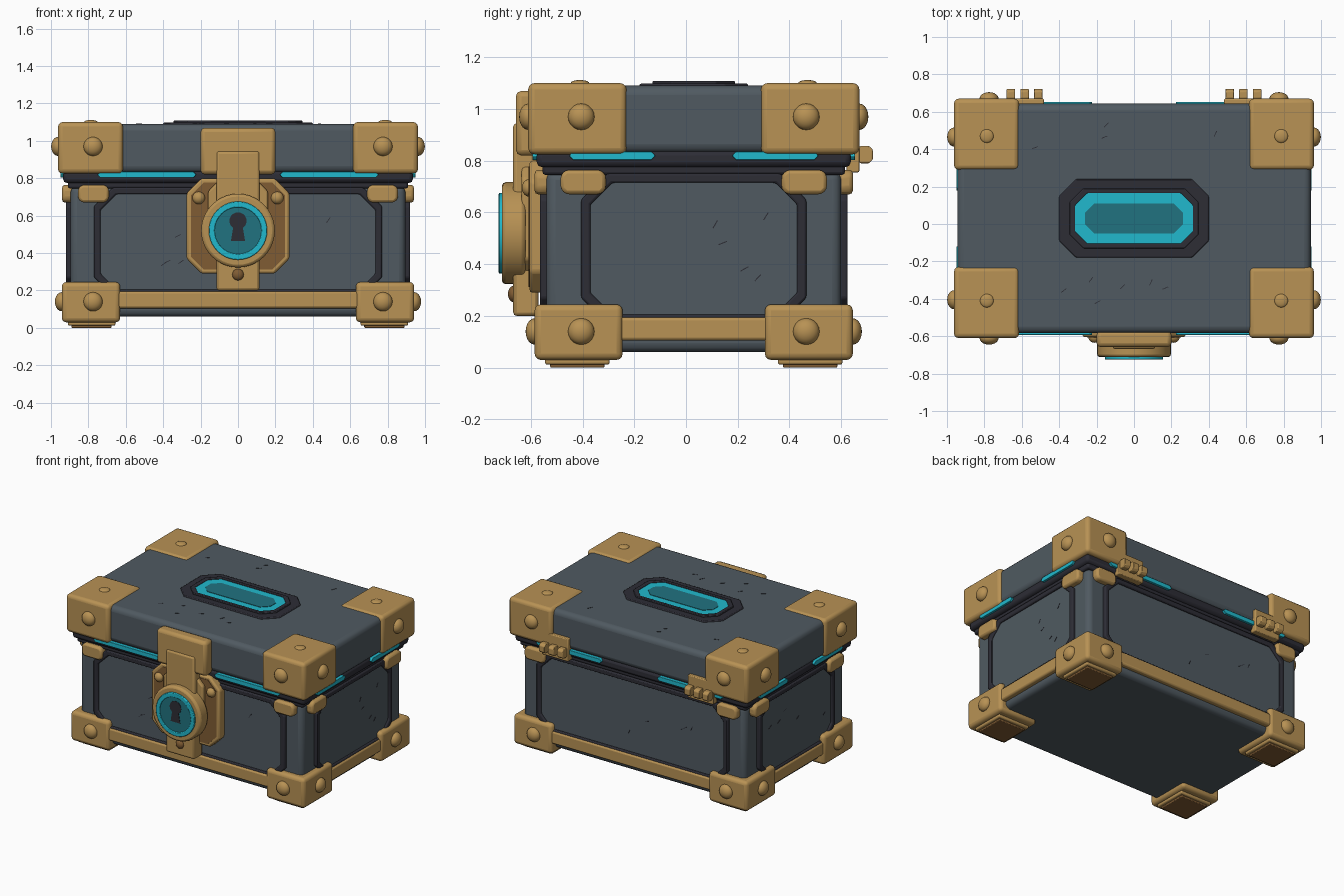
import bpy, bmesh, random
from math import pi, cos, sin, radians
from mathutils import Matrix, Vector

if "Cube" in bpy.data.objects:
    bpy.data.objects.remove(bpy.data.objects["Cube"])

CY = 0.03  # depth centre of the chest body
T = Matrix.Translation
parts = []


def material(name, r, g, b):
    m = bpy.data.materials.new(name)
    m.use_nodes = True
    m.diffuse_color = (r, g, b, 1)
    m.node_tree.nodes["Principled BSDF"].inputs["Base Color"].default_value = (r, g, b, 1)
    return m


slate = material("slate grey", 0.08, 0.102, 0.12)
dark = material("charcoal", 0.026, 0.026, 0.036)
gold = material("bronze", 0.479, 0.287, 0.089)
brown = material("dark bronze", 0.216, 0.107, 0.034)
cyan = material("glowing cyan", 0.015, 0.485, 0.61)
teal = material("deep teal", 0.015, 0.17, 0.216)


def finish(name, bm, mat, M=Matrix(), bevel=0, segments=2):
    bmesh.ops.recalc_face_normals(bm, faces=bm.faces)
    me = bpy.data.meshes.new(name)
    bm.to_mesh(me)
    bm.free()
    me.materials.append(mat)
    me.transform(M)
    ob = bpy.data.objects.new(name, me)
    bpy.context.collection.objects.link(ob)
    if bevel:
        mod = ob.modifiers.new("bevel", "BEVEL")
        mod.width, mod.segments = bevel, segments
        mod.limit_method, mod.angle_limit = "ANGLE", radians(30)
    parts.append(ob)
    return ob


def box(name, lo, hi, mat, bevel=0, M=Matrix(), segments=2):
    lo, hi = Vector(lo), Vector(hi)
    bm = bmesh.new()
    bmesh.ops.create_cube(bm, size=1)
    for v in bm.verts:
        v.co = (lo + hi) / 2 + Vector(a * b for a, b in zip(v.co, hi - lo))
    return finish(name, bm, mat, M, bevel, segments)


def octagon(x0, x1, y0, y1, c):
    return [(x0 + c, y0), (x1 - c, y0), (x1, y0 + c), (x1, y1 - c),
            (x1 - c, y1), (x0 + c, y1), (x0, y1 - c), (x0, y0 + c)]


def circle(x, y, r, n=40):
    return [(x + r * cos(2 * pi * i / n), y + r * sin(2 * pi * i / n)) for i in range(n)]


def plate(name, pts, d0, d1, mat, M, bevel=0):
    """Outline extruded from d0 to d1 along the local outward axis."""
    bm = bmesh.new()
    f = bm.faces.new([bm.verts.new((x, y, d0)) for x, y in pts])
    ext = bmesh.ops.extrude_face_region(bm, geom=[f])["geom"]
    for v in ext:
        if isinstance(v, bmesh.types.BMVert):
            v.co.z = d1
    return finish(name, bm, mat, M, bevel)


def ring(name, outer, inner, d0, d1, mat, M, bevel=0):
    bm = bmesh.new()
    loops = [[bm.verts.new((x, y, d)) for x, y in pts]
             for pts, d in ((outer, d0), (outer, d1), (inner, d1), (inner, d0))]
    n = len(outer)
    for k in range(4):
        a, b = loops[k], loops[(k + 1) % 4]
        for i in range(n):
            j = (i + 1) % n
            bm.faces.new((a[i], a[j], b[j], b[i]))
    return finish(name, bm, mat, M, bevel)


def rivet(name, x, y, d, r, h, M, mat=gold):
    bm = bmesh.new()
    bmesh.ops.create_uvsphere(bm, u_segments=20, v_segments=10, radius=1)
    S = Matrix.Diagonal((r, r, h, 1))
    return finish(name, bm, mat, M @ T((x, y, d)) @ S)


def wall(angle):
    """Local x runs along the wall, y is up, z points outward."""
    return T((0, CY, 0)) @ Matrix.Rotation(angle, 4, "Z") @ Matrix.Rotation(pi / 2, 4, "X")


# Main shells
box("body", (-0.895, CY - 0.57, 0.06), (0.895, CY + 0.57, 0.76), slate, 0.035, segments=3)
box("lower_collar", (-0.91, CY - 0.585, 0.745), (0.91, CY + 0.585, 0.80), dark, 0.012)
box("upper_collar", (-0.935, CY - 0.607, 0.775), (0.935, CY + 0.607, 0.84), dark, 0.02)
box("lid", (-0.945, CY - 0.613, 0.83), (0.945, CY + 0.613, 1.09), slate, 0.035, segments=3)

# Wall details: name, angle, half width, wall distance, strip range, clip range
walls = [("front", 0, 0.77, 0.57, (0.225, 0.75), (0.69, 0.855)),
         ("left", pi / 2, 0.435, 0.895, (0.15, 0.48), (0.34, 0.515)),
         ("back", pi, 0.77, 0.57, (0.225, 0.75), (0.69, 0.855)),
         ("right", -pi / 2, 0.435, 0.895, (0.15, 0.48), (0.34, 0.515))]
random.seed(4)
for side, angle, w, d, strip, clip in walls:
    M = wall(angle)
    ring(side + "_panel_frame", octagon(-w, w, 0.17, 0.75, 0.10),
         octagon(-w + 0.035, w - 0.035, 0.205, 0.715, 0.085), d - 0.02, d + 0.025, dark, M, 0.008)
    plate(side + "_panel", octagon(-w + 0.03, w - 0.03, 0.2, 0.72, 0.085),
          d - 0.02, d + 0.01, slate, M)
    box(side + "_rail", (-w, 0.105, d - 0.02), (w, 0.195, d + 0.035), gold, 0.012, M)
    for s in (-1, 1):
        a, b = sorted((s * strip[0], s * strip[1]))
        plate(side + "_light_strip", octagon(a, b, 0.803, 0.835, 0.014),
              d + 0.02, d + (0.053 if w > 0.5 else 0.055), cyan, M, 0.005)
        a, b = sorted((s * clip[0], s * clip[1]))
        plate(side + "_clip", octagon(a, b, 0.67, 0.765, 0.02), d - 0.02, d + 0.045, gold, M, 0.015)
    # Scratches
    for i in range(5):
        R = M @ T((random.uniform(-0.75, 0.75) * w, random.uniform(0.32, 0.64), d + 0.01))
        R = R @ Matrix.Rotation(random.uniform(0.2, 1.2), 4, "Z")
        box(side + "_scratch", (-0.017, -0.002, 0), (0.017, 0.002, 0.002), dark, 0, R)

# Corner armour with rivets and feet
for sx in (-1, 1):
    for sy in (-1, 1):
        M = T((0, CY, 0)) @ Matrix.Diagonal((sx, sy, 1, 1))
        box("upper_corner", (0.615, 0.26, 0.825), (0.962, 0.64, 1.10), gold, 0.024, M, 3)
        box("lower_corner", (0.63, 0.275, 0.03), (0.942, 0.615, 0.245), gold, 0.024, M, 3)
        box("foot_rim", (0.655, 0.325, 0.012), (0.91, 0.575, 0.04), gold, 0.008, M)
        box("foot", (0.675, 0.345, 0), (0.89, 0.555, 0.03), brown, 0.005, M)
        rivet("top_rivet", 0.787, 0.44, 1.10, 0.036, 0.012, M)
        for z, dx, dy in ((0.97, 0.962, 0.64), (0.14, 0.942, 0.615)):
            rivet("face_rivet", 0.775, z, dy, 0.051, 0.035,
                  M @ Matrix.Rotation(pi / 2, 4, "X") @ Matrix.Diagonal((1, 1, -1, 1)))
            rivet("end_rivet", 0.435, z, dx, 0.051, 0.037,
                  M @ Matrix.Rotation(pi / 2, 4, "Z") @ Matrix.Rotation(pi / 2, 4, "X")
                  )

# Lid window
M = T((0, CY, 0))
plate("window_base", octagon(-0.4, 0.4, -0.21, 0.21, 0.09), 1.08, 1.098, dark, M, 0.006)
ring("window_frame", octagon(-0.345, 0.345, -0.16, 0.16, 0.075),
     octagon(-0.315, 0.315, -0.135, 0.135, 0.065), 1.09, 1.108, dark, M, 0.004)
plate("window_glow", octagon(-0.317, 0.317, -0.137, 0.137, 0.065), 1.09, 1.102, cyan, M)
plate("window_glass", octagon(-0.262, 0.262, -0.08, 0.08, 0.05), 1.10, 1.105, teal, M)
for i in range(10):
    x, y = random.uniform(-0.55, 0.55), random.choice((-1, 1)) * random.uniform(0.32, 0.5)
    R = M @ T((x, y, 1.09)) @ Matrix.Rotation(random.uniform(0.2, 1.2), 4, "Z")
    box("lid_scratch", (-0.017, -0.002, 0), (0.017, 0.002, 0.002), dark, 0, R)

# Lock assembly
F = wall(0)
plate("lock_plate", octagon(-0.275, 0.275, 0.29, 0.80, 0.08), 0.56, 0.635, gold, F, 0.012)
plate("lock_plate_face", octagon(-0.252, 0.252, 0.312, 0.778, 0.07), 0.63, 0.638, brown, F)
plate("lock_shoulder", octagon(-0.16, 0.16, 0.36, 0.79, 0.06), 0.63, 0.665, gold, F, 0.01)
box("hasp_top", (-0.2, 0.82, 0.60), (0.2, 1.07, 0.688), gold, 0.022, F)
box("hasp_strap", (-0.115, 0.2, 0.60), (0.115, 0.945, 0.698), gold, 0.014, F)
plate("lock_disc", circle(0, 0.52, 0.197), 0.65, 0.742, gold, F, 0.015)
ring("lock_glow", circle(0, 0.52, 0.156), circle(0, 0.52, 0.125), 0.73, 0.754, cyan, F, 0.004)
plate("lock_glass", circle(0, 0.52, 0.13), 0.73, 0.748, teal, F)
arc = [(0.046 * cos(a), 0.572 + 0.046 * sin(a)) for a in (radians(-55 + 290 * i / 16) for i in range(17))]
plate("keyhole", arc + [(-0.038, 0.465), (0.038, 0.465)], 0.747, 0.751, dark, F)
for s in (-1, 1):
    rivet("lock_rivet", s * 0.21, 0.695, 0.635, 0.034, 0.03, F)
rivet("strap_rivet", 0, 0.285, 0.698, 0.031, 0.02, F, brown)

# Rear hinges
B = wall(pi)
for s in (-1, 1):
    box("hinge_leaf", (s * 0.585 - 0.103, 0.755, 0.59), (s * 0.585 + 0.103, 0.92, 0.64), gold, 0.006, B)
    for k in (-1, 0, 1):
        c = s * 0.585 + k * 0.073
        H = B @ T((c - 0.023, 0, 0)) @ Matrix.Rotation(-pi / 2, 4, "Y") @ Matrix.Diagonal((1, 1, -1, 1))
        plate("hinge_knuckle", octagon(0.63, 0.692, 0.79, 0.857, 0.014), 0, 0.046, gold, H, 0.004)

# Soft shading with sharp edges kept
bpy.ops.object.select_all(action="DESELECT")
for ob in parts:
    if ob.data.polygons:
        ob.select_set(True)
bpy.context.view_layer.objects.active = parts[0]
bpy.ops.object.shade_smooth_by_angle(angle=radians(35))
